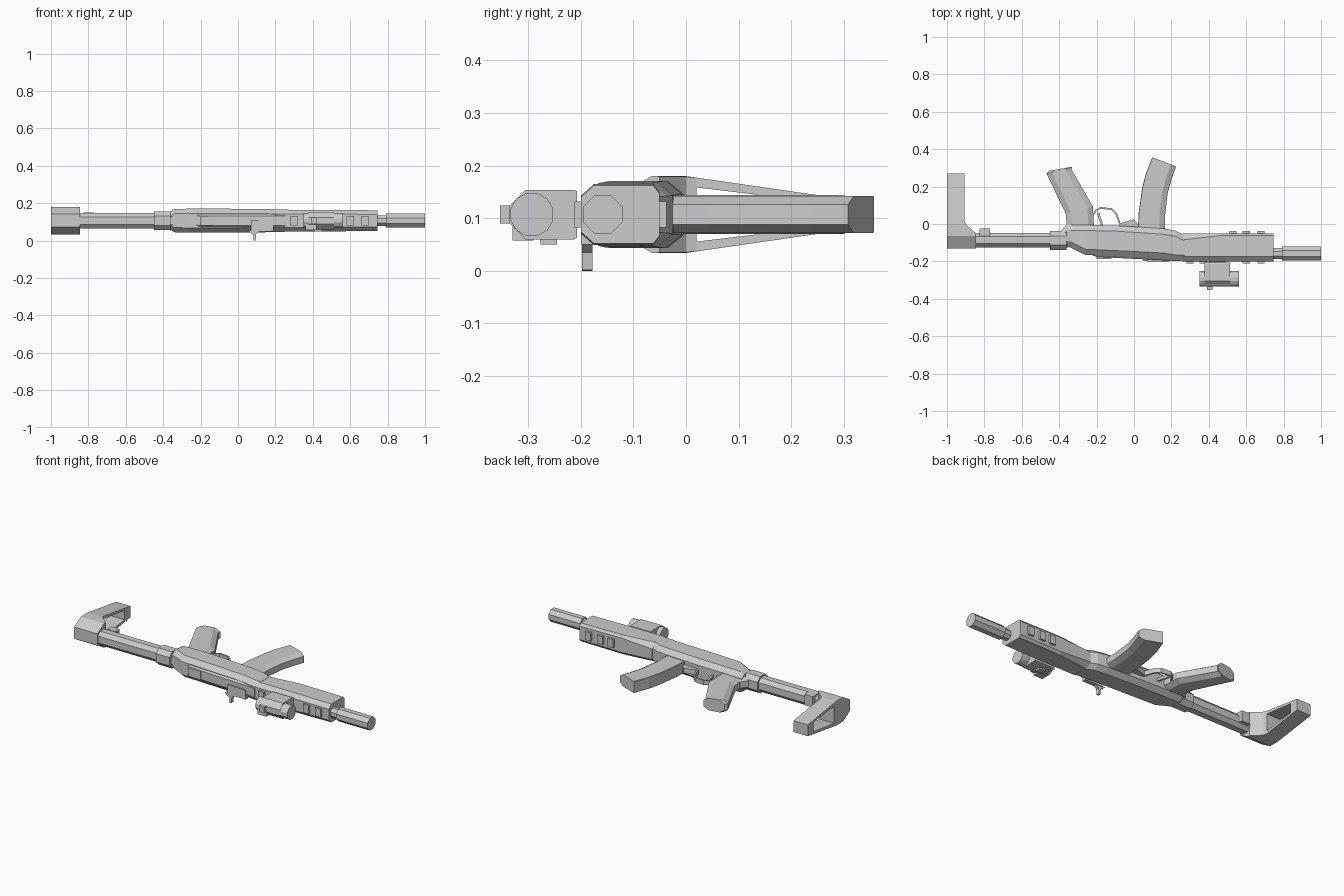
import bpy, bmesh
from math import sin, cos, pi
from mathutils import Vector

ZC = 0.107   # height of the symmetry plane (the rifle lies on its side)


def loft(name, rings):
    """Skin a list of equal-length point rings and cap both ends."""
    bm = bmesh.new()
    rows = [[bm.verts.new(p) for p in r] for r in rings]
    n = len(rows[0])
    for a, b in zip(rows, rows[1:]):
        for i in range(n):
            j = (i + 1) % n
            bm.faces.new((a[i], a[j], b[j], b[i]))
    bm.faces.new(rows[0])
    bm.faces.new(rows[-1])
    bmesh.ops.recalc_face_normals(bm, faces=bm.faces)
    me = bpy.data.meshes.new(name)
    bm.to_mesh(me)
    bm.free()
    ob = bpy.data.objects.new(name, me)
    bpy.context.collection.objects.link(ob)
    return ob


def prism(name, pts, lo, hi, axis):
    """Extrude a 2D profile along the given axis."""
    def put(p, d):
        v = list(p)
        v.insert(axis, d)
        return v
    return loft(name, [[put(p, lo) for p in pts], [put(p, hi) for p in pts]])


def box(name, x0, x1, y0, y1, z0, z1):
    return prism(name, [(x0, y0), (x1, y0), (x1, y1), (x0, y1)], z0, z1, 2)


def sect(x, y0, y1, h, c0, k0, c1, k1):
    """Octagonal cross-section: half height h, chamfers c (in y) and k (in z)."""
    half = [(y0, h - k0), (y0 + c0, h), (y1 - c1, h), (y1, h - k1)]
    return [(x, y, ZC + z) for y, z in half] + [(x, y, ZC - z) for y, z in half[::-1]]


def tube(name, y, parts, n=8, z=ZC):
    """Faceted round bar along x; parts = [(x, radius)]."""
    return loft(name, [[(x, y + r * cos(2 * pi * (i + .5) / n), z + r * sin(2 * pi * (i + .5) / n))
                        for i in range(n)] for x, r in parts])


def band(name, path, t, h):
    """Bent strip in the xy plane with thickness t and half width h."""
    P = [Vector(p) for p in path]
    left, right = [], []
    for i, p in enumerate(P):
        d = (P[min(i + 1, len(P) - 1)] - P[max(i - 1, 0)]).normalized()
        nrm = Vector((-d.y, d.x)) * t / 2
        left.append(p + nrm)
        right.append(p - nrm)
    def ring(i, l, r):
        return [(*l, ZC - h), (*l, ZC + h), (*r, ZC + h), (*r, ZC - h)]
    return loft(name, [ring(i, l, r) for i, (l, r) in enumerate(zip(left, right))])


# Barrel and muzzle
tube("barrel", -0.158, [(0.70, 0.031), (0.80, 0.031)])
tube("muzzle", -0.158, [(0.79, 0.04), (1.0, 0.04)])

# Handguard
loft("handguard", [
    sect(0.26, -0.20, -0.05, 0.058, 0.025, 0.022, 0.035, 0.027),
    sect(0.46, -0.20, -0.05, 0.058, 0.025, 0.022, 0.012, 0.015),
    sect(0.745, -0.20, -0.05, 0.055, 0.025, 0.022, 0.012, 0.015)])

# Rail tabs on both edges of the handguard
for i, x in enumerate((0.30, 0.37, 0.60, 0.68)):
    box(f"upper_rail_tab_{i}", x - 0.019, x + 0.019, -0.212, -0.195, ZC - 0.025, ZC + 0.025)
for i, x in enumerate((0.53, 0.60, 0.68)):
    box(f"lower_rail_tab_{i}", x - 0.019, x + 0.019, -0.055, -0.037, ZC - 0.025, ZC + 0.025)

# Receiver
loft("receiver", [
    sect(-0.36, -0.12, -0.015, 0.05, 0.03, 0.025, 0.03, 0.02),
    sect(-0.34, -0.125, -0.005, 0.062, 0.03, 0.025, 0.03, 0.025),
    sect(-0.26, -0.165, -0.005, 0.064, 0.03, 0.025, 0.03, 0.025),
    sect(-0.10, -0.172, -0.008, 0.064, 0.03, 0.025, 0.03, 0.025),
    sect(0.16, -0.185, -0.025, 0.062, 0.03, 0.025, 0.03, 0.025),
    sect(0.22, -0.195, -0.035, 0.06, 0.03, 0.025, 0.03, 0.025),
    sect(0.27, -0.197, -0.06, 0.059, 0.03, 0.025, 0.03, 0.025)])
loft("top_cover", [
    sect(-0.28, -0.145, -0.10, 0.03, 0.01, 0.01, 0.01, 0.01),
    sect(-0.20, -0.176, -0.10, 0.036, 0.01, 0.01, 0.01, 0.01),
    sect(0.25, -0.199, -0.10, 0.036, 0.01, 0.01, 0.01, 0.01)])
box("rear_sight_block", -0.20, -0.12, -0.186, -0.16, ZC - 0.026, ZC + 0.026)

# Charging handle, the lowest point of the model
prism("charging_handle", [(0.05, 0.055), (0.082, 0.03), (0.083, 0.0), (0.093, 0.002),
                          (0.097, 0.035), (0.12, 0.055)], -0.198, -0.178, 1)
box("charging_slide", 0.07, 0.19, -0.20, -0.175, 0.05, ZC)

# Stock tube, collar and latch
loft("stock_tube", [sect(x, -0.125, -0.048, 0.042, 0.02, 0.022, 0.02, 0.022) for x in (-0.86, -0.35)])
loft("collar", [sect(x, -0.138, -0.038, 0.05, 0.025, 0.025, 0.025, 0.025) for x in (-0.45, -0.36)])
box("stock_latch", -0.825, -0.77, -0.065, -0.025, ZC - 0.02, ZC + 0.044)

# Butt: hollow wedge made of a body, two mirrored struts and a toe
loft("butt_body", [
    sect(-1.0, -0.13, 0.02, 0.073, 0.065, 0.038, 0.02, 0.004),
    sect(-0.905, -0.13, 0.02, 0.073, 0.065, 0.038, 0.02, 0.004),
    sect(-0.90, -0.13, 0.0, 0.073, 0.065, 0.038, 0.005, 0.001),
    sect(-0.845, -0.13, -0.05, 0.073, 0.065, 0.038, 0.005, 0.001)])
for side, s in (("left", 1), ("right", -1)):
    prism(f"butt_strut_{side}", [(y, ZC + s * z) for y, z in
          ((0.0, 0.073), (0.27, 0.034), (0.27, 0.020), (0.225, 0.027), (0.015, 0.052))], -1.0, -0.905, 0)
box("butt_toe", -1.0, -0.905, 0.215, 0.27, ZC - 0.033, ZC + 0.033)


def blade(name, rows, h, front, kz, back=0.0):
    """Grip-like loft; rows are (rear, front) edge points, edges chamfered."""
    rings = []
    for a, b in rows:
        a, b = Vector(a), Vector(b)
        d = (b - a).normalized()
        half = [(a, h - (kz if back else 0.002)), (a + d * (back or 0.002), h),
                (b - d * front, h), (b, h - kz)]
        rings.append([(*p, ZC + z) for p, z in half] + [(*p, ZC - z) for p, z in half[::-1]])
    return loft(name, rings)


# Pistol grip and curved magazine
blade("pistol_grip", [((-0.40, -0.05), (-0.21, -0.04)), ((-0.36, 0.0), (-0.215, 0.005)),
                      ((-0.365, 0.055), (-0.22, 0.095)), ((-0.468, 0.27), (-0.335, 0.293)),
                      ((-0.455, 0.284), (-0.33, 0.306))], 0.037, 0.03, 0.018, 0.03)
blade("magazine", [((0.02, -0.05), (0.165, -0.05)), ((0.025, 0.06), (0.166, 0.045)),
                   ((0.043, 0.19), (0.18, 0.165)), ((0.062, 0.265), (0.20, 0.235)),
                   ((0.097, 0.357), (0.225, 0.308))], 0.035, 0.03, 0.016)

# Trigger, guard and magazine catch
band("trigger_guard", [(-0.225, 0.04), (-0.205, 0.07), (-0.18, 0.086), (-0.12, 0.08),
                       (-0.095, 0.055), (-0.075, 0.0), (-0.07, -0.02)], 0.009, 0.014)
band("trigger", [(-0.17, -0.02), (-0.175, 0.01), (-0.185, 0.035), (-0.19, 0.06)], 0.012, 0.008)
prism("magazine_catch", [(-0.07, -0.02), (-0.07, 0.005), (0.0, 0.025), (0.02, 0.0), (0.02, -0.02)],
      ZC - 0.015, ZC + 0.015, 2)

# Optic: lens tube, housing, mount and knobs
tube("optic_tube", -0.293, [(0.35, 0.042), (0.562, 0.042)], 12)
loft("optic_housing", [sect(x, -0.335, -0.207, 0.047, 0.03, 0.03, 0.006, 0.003) for x in (0.377, 0.513)])
box("optic_mount", 0.40, 0.49, -0.215, -0.19, ZC - 0.025, ZC + 0.025)
box("optic_side_box", 0.36, 0.42, -0.33, -0.29, 0.058, 0.09)
box("optic_top_knob", 0.39, 0.42, -0.354, -0.32, ZC - 0.017, ZC + 0.017)
box("optic_side_knob", 0.41, 0.45, -0.277, -0.245, 0.05, 0.08)
